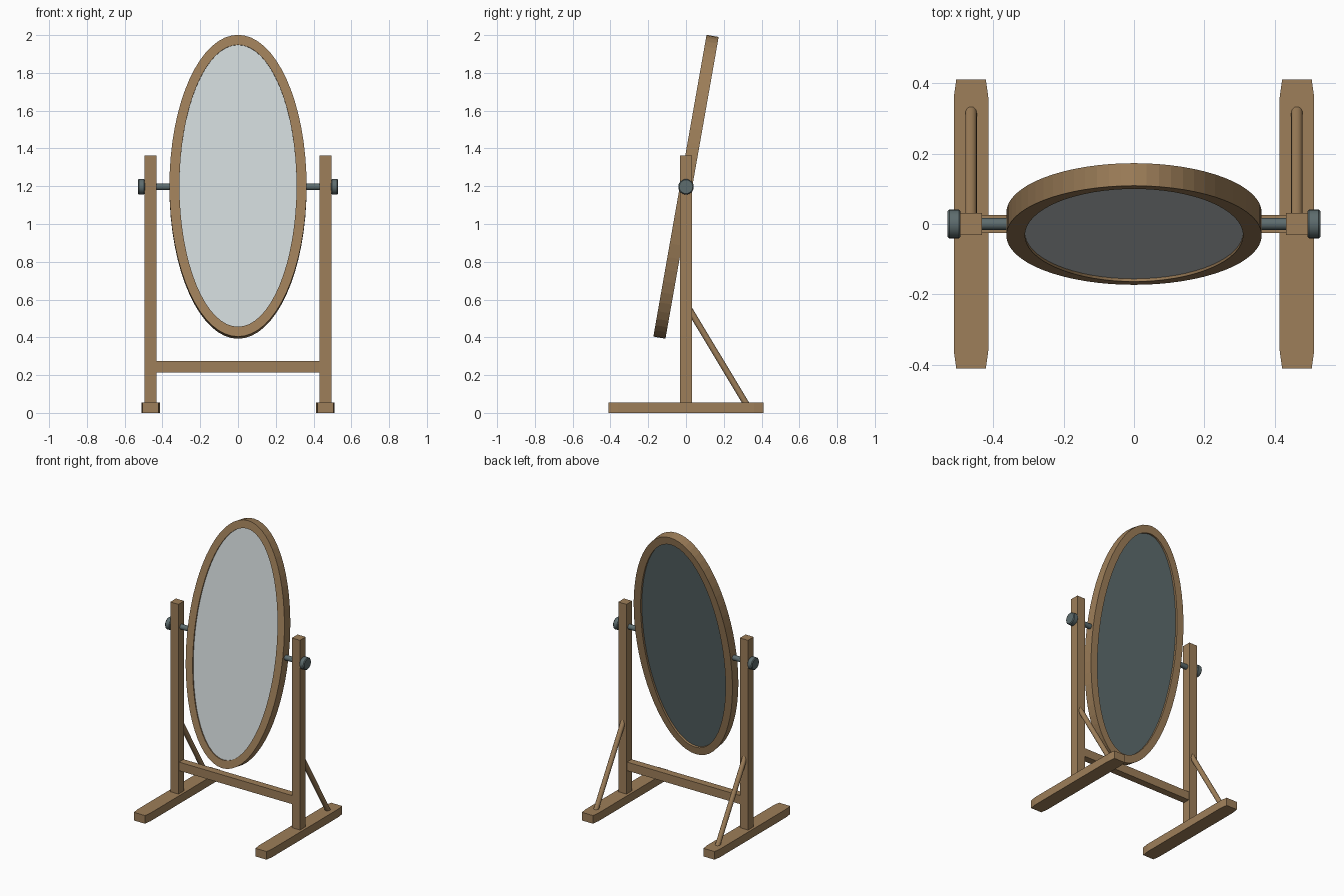
import bpy, bmesh
from math import sin, cos, pi, radians
from mathutils import Vector, Matrix

if "Cube" in bpy.data.objects:
    bpy.data.objects.remove(bpy.data.objects["Cube"])

PIVOT = 1.197      # height of the tilt axis
POST_X = 0.463     # sideways position of posts and feet
TILT = Matrix.Translation((0, 0, PIVOT)) @ Matrix.Rotation(radians(-10), 4, 'X')


def material(name, rgb):
    m = bpy.data.materials.new(name)
    m.diffuse_color = (*rgb, 1)
    m.use_nodes = True
    m.node_tree.nodes["Principled BSDF"].inputs["Base Color"].default_value = m.diffuse_color
    return m


WOOD = material("wood", (0.34, 0.21, 0.10))
METAL = material("dark_metal", (0.11, 0.15, 0.155))
GLASS = material("glass", (0.62, 0.67, 0.68))


def finish(name, bm, mat, smooth=False):
    bmesh.ops.recalc_face_normals(bm, faces=bm.faces)
    me = bpy.data.meshes.new(name)
    bm.to_mesh(me)
    bm.free()
    me.materials.append(mat)
    ob = bpy.data.objects.new(name, me)
    bpy.context.collection.objects.link(ob)
    if smooth:
        bpy.context.view_layer.objects.active = ob
        ob.select_set(True)
        bpy.ops.object.shade_smooth_by_angle(angle=radians(35))
        ob.select_set(False)
    return ob


def box(name, lo, hi, mat):
    lo, hi = Vector(lo), Vector(hi)
    bm = bmesh.new()
    bmesh.ops.create_cube(bm, size=1, matrix=Matrix.Translation((lo + hi) / 2)
                          @ Matrix.Diagonal((*(hi - lo), 1)))
    return finish(name, bm, mat)


def rod(name, a, b, r, mat, sides=16, bevel=0):
    a, b = Vector(a), Vector(b)
    d = b - a
    bm = bmesh.new()
    bmesh.ops.create_cone(bm, cap_ends=True, segments=sides, radius1=r, radius2=r, depth=d.length)
    if bevel:
        rims = [e for e in bm.edges if any(len(f.verts) > 4 for f in e.link_faces)]
        bmesh.ops.bevel(bm, geom=rims, offset=bevel, segments=1, affect='EDGES')
    bm.transform(Matrix.Translation((a + b) / 2) @ d.to_track_quat('Z', 'Y').to_matrix().to_4x4())
    return finish(name, bm, mat, smooth=True)


def prism(name, outline, height, mat):
    bm = bmesh.new()
    face = bm.faces.new([bm.verts.new((x, y, 0)) for x, y in outline])
    top = bmesh.ops.extrude_face_region(bm, geom=[face])["geom"]
    bmesh.ops.translate(bm, vec=(0, 0, height),
                        verts=[v for v in top if isinstance(v, bmesh.types.BMVert)])
    return finish(name, bm, mat)


def ellipse(bm, a, b, y, n=64):
    return [bm.verts.new((a * cos(2 * pi * i / n), y, b * sin(2 * pi * i / n))) for i in range(n)]


def bridge(bm, p, q):
    for i in range(len(p)):
        j = (i + 1) % len(p)
        bm.faces.new((p[i], p[j], q[j], q[i]))


def oval_panel(name, y0, y1, mat):
    bm = bmesh.new()
    p, q = (ellipse(bm, 0.311, 0.759, y) for y in (y0, y1))
    bridge(bm, p, q)
    bm.faces.new(p)
    bm.faces.new(q)
    finish(name, bm, mat).matrix_world = TILT


# Oval frame: rectangular section swept round the ellipse
bm = bmesh.new()
rings = [ellipse(bm, *s) for s in ((0.363, 0.811, -0.0325), (0.363, 0.811, 0.0325),
                                   (0.310, 0.758, 0.0325), (0.310, 0.758, -0.0325))]
for k in range(4):
    bridge(bm, rings[k], rings[(k + 1) % 4])
finish("oval_frame", bm, WOOD).matrix_world = TILT

# Mirror glass and its dark backing
oval_panel("mirror_glass", -0.0245, 0.0, GLASS)
oval_panel("mirror_backing", 0.0, 0.018, METAL)

# Crossbar between the posts
box("crossbar", (-POST_X, -0.025, 0.215), (POST_X, 0.025, 0.274), WOOD)

# Stand parts on both sides
for s, side in ((-1, "left"), (1, "right")):
    x = s * POST_X
    # foot with slightly tapered ends
    half = [(0.042, -0.411), (0.049, -0.36), (0.049, 0.36), (0.042, 0.411)]
    outline = [(x + w, y) for w, y in half] + [(x - w, y) for w, y in reversed(half)]
    prism("foot_" + side, outline, 0.056, WOOD)
    box("post_" + side, (x - 0.031, -0.031, 0.05), (x + 0.031, 0.031, 1.362), WOOD)
    rod("brace_" + side, (x, 0.005, 0.57), (x, 0.332, 0.026), 0.0165, WOOD)
    # pivot rod and knob
    rod("pivot_rod_" + side, (s * 0.35, 0, PIVOT), (s * 0.50, 0, PIVOT), 0.0175, METAL)
    rod("knob_" + side, (s * 0.493, 0, PIVOT), (s * 0.53, 0, PIVOT), 0.041, METAL, 24, 0.005)
